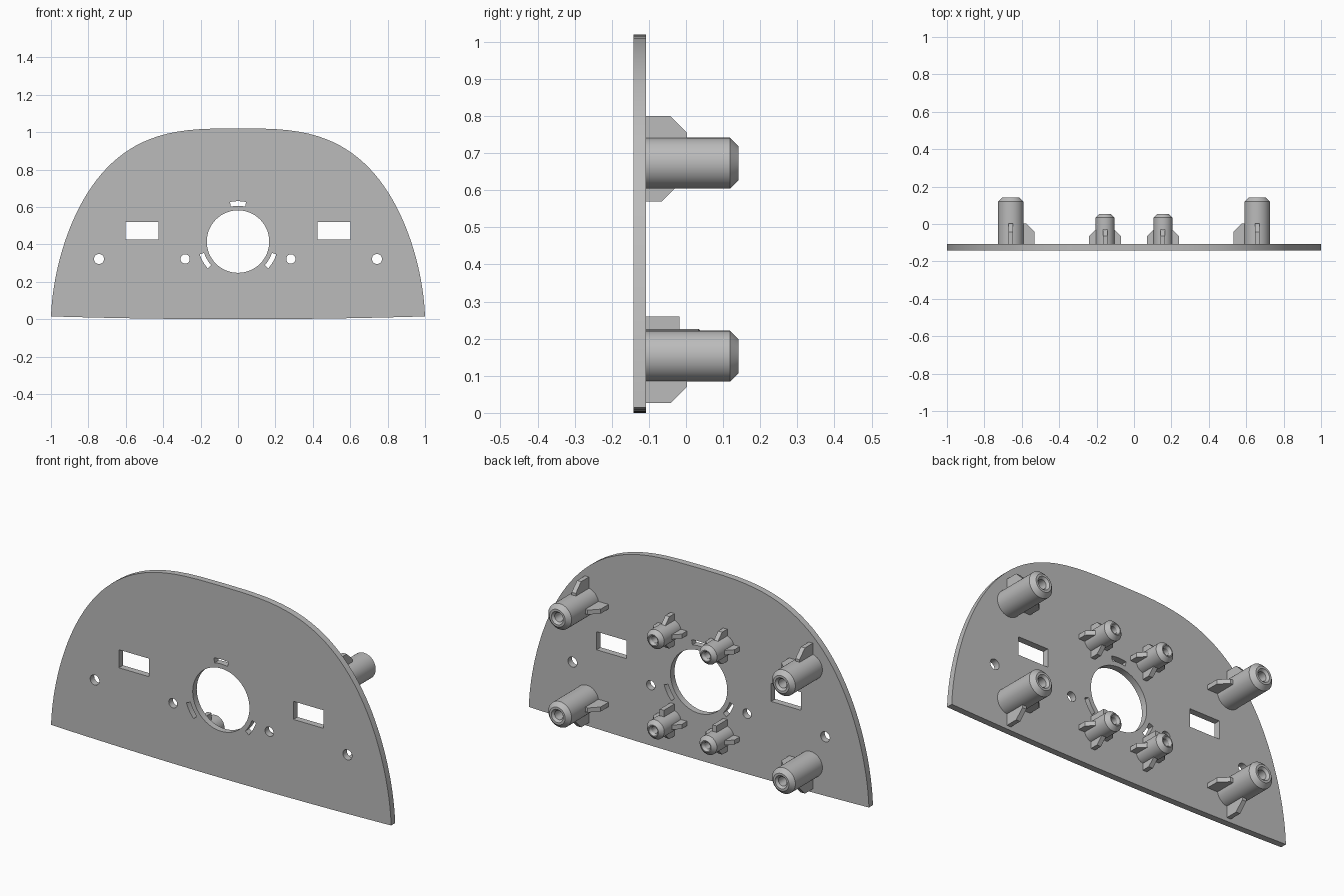
import bpy, bmesh
from math import sin, cos, pi, radians
from mathutils import Vector, Matrix

cube = bpy.data.objects.get("Cube")
if cube:
    bpy.data.objects.remove(cube)

grey = bpy.data.materials.new("light_grey")
grey.use_nodes = True
grey.diffuse_color = (0.5, 0.5, 0.5, 1)
grey.node_tree.nodes["Principled BSDF"].inputs["Base Color"].default_value = (0.5, 0.5, 0.5, 1)

BACK, FRONT = -0.108, -0.142   # plate faces along y
CENTRE_Z = 0.415               # centre of the round opening


def finish(name, bm):
    """Turn a bmesh into a shaded, coloured object."""
    bmesh.ops.remove_doubles(bm, verts=bm.verts, dist=0.0002)
    bmesh.ops.recalc_face_normals(bm, faces=bm.faces)
    mesh = bpy.data.meshes.new(name)
    bm.to_mesh(mesh)
    bm.free()
    mesh.materials.clear()
    mesh.materials.append(grey)
    for face in mesh.polygons:
        face.material_index = 0
    obj = bpy.data.objects.new(name, mesh)
    bpy.context.collection.objects.link(obj)
    bpy.ops.object.select_all(action='DESELECT')
    obj.select_set(True)
    bpy.context.view_layer.objects.active = obj
    bpy.ops.object.shade_smooth_by_angle(angle=radians(30))
    return obj


def circle(x, z, r, n):
    return [(x + r * cos(2 * pi * i / n), z + r * sin(2 * pi * i / n)) for i in range(n)]


def rectangle(x, z, w, h):
    return [(x - w / 2, z - h / 2), (x + w / 2, z - h / 2),
            (x + w / 2, z + h / 2), (x - w / 2, z + h / 2)]


def arc_slot(angle, r_in, r_out, half):
    steps = [angle - half + half * i / 3 for i in range(7)]
    inner = [(r_in * cos(radians(a)), CENTRE_Z + r_in * sin(radians(a))) for a in steps]
    outer = [(r_out * cos(radians(a)), CENTRE_Z + r_out * sin(radians(a))) for a in steps]
    return inner + outer[::-1]


def plate_outline():
    """Domed upper edge and a slightly bowed lower edge."""
    dome = []
    n = 72
    for i in range(n + 1):
        t = pi * i / n
        x = abs(cos(t)) ** (2 / 3.15) * (1 if cos(t) >= 0 else -1)
        z = 1.02 * max(sin(t), 0) ** (2 / 1.7)
        dome.append((x, max(z, 0.015)))
    bow = [(-1 + i / 8, 0.015 * (-1 + i / 8) ** 2) for i in range(1, 16)]
    return dome + bow


# Panel with its openings
loops = [plate_outline(), circle(0, CENTRE_Z, 0.167, 64)]
for side in (-1, 1):
    loops.append(rectangle(side * 0.513, 0.473, 0.176, 0.096))
    loops.append(circle(side * 0.283, 0.322, 0.025, 24))
    loops.append(circle(side * 0.743, 0.322, 0.027, 24))
for angle in (90, 210, 330):
    loops.append(arc_slot(angle, 0.191, 0.216, 11.5))

curve = bpy.data.curves.new("panel_profile", 'CURVE')
curve.dimensions = '2D'
curve.fill_mode = 'BOTH'
curve.extrude = (BACK - FRONT) / 2
for loop in loops:
    spline = curve.splines.new('POLY')
    spline.points.add(len(loop) - 1)
    for point, (x, z) in zip(spline.points, loop):
        point.co = (x, z, 0, 1)
    spline.use_cyclic_u = True
profile = bpy.data.objects.new("panel_profile", curve)
bpy.context.collection.objects.link(profile)
bpy.context.view_layer.update()
flat = bpy.data.meshes.new_from_object(
    profile.evaluated_get(bpy.context.evaluated_depsgraph_get()))
bm = bmesh.new()
bm.from_mesh(flat)
bpy.data.objects.remove(profile)
bpy.data.meshes.remove(flat)
bm.transform(Matrix.Translation((0, (BACK + FRONT) / 2, 0)) @ Matrix.Rotation(pi / 2, 4, 'X'))
finish("panel", bm)


def post(name, x, z, r, end, chamfer, bore):
    """Turned hollow post with a chamfered tip and countersunk bore."""
    rings = [(r, BACK - 0.005), (r, end - chamfer), (r - chamfer, end), (bore * 1.45, end),
             (bore, end - 0.012), (bore, end - 0.1)]
    n = 40
    bm = bmesh.new()
    verts = [[bm.verts.new((x + a * cos(2 * pi * i / n), y, z + a * sin(2 * pi * i / n)))
              for i in range(n)] for a, y in rings]
    for low, high in zip(verts, verts[1:]):
        for i in range(n):
            j = (i + 1) % n
            bm.faces.new((low[i], low[j], high[j], high[i]))
    bm.faces.new(verts[0])
    bm.faces.new(verts[-1])
    finish(name, bm)


def fin(name, x, z, direction, start, reach, top, chamfer):
    """Thin rib standing on the panel, its outer corner cut off."""
    out = Vector((direction[0], 0, direction[1]))
    side = Vector((direction[1], 0, -direction[0])) * 0.012
    shape = [(start, BACK - 0.005), (reach, BACK - 0.005), (reach, top - chamfer)]
    if chamfer:
        shape.append((reach - chamfer, top))
    shape.append((start, top))
    base = [Vector((x, y, z)) + out * d - side for d, y in shape]
    bm = bmesh.new()
    face = bm.faces.new([bm.verts.new(p) for p in base])
    new = bmesh.ops.extrude_face_region(bm, geom=[face])["geom"]
    bmesh.ops.translate(bm, vec=side * 2,
                        verts=[v for v in new if isinstance(v, bmesh.types.BMVert)])
    finish(name, bm)


compass = {"up": (0, 1), "down": (0, -1), "left": (1, 0), "right": (-1, 0)}

for side, side_name in ((1, "left"), (-1, "right")):
    inward = "right" if side > 0 else "left"
    for row, level in (("upper", 0), ("lower", 1)):
        label = f"{row}_{side_name}"
        # Tall corner posts, ribbed inward and away from the middle row
        x, z = side * 0.658, (0.673, 0.153)[level]
        post(f"tall_post_{label}", x, z, 0.0685, 0.141, 0.022, 0.024)
        for way in (("up", "down")[level], inward):
            fin(f"tall_post_rib_{label}_{way}", x, z, compass[way], 0.055, 0.127, 0.003, 0.045)
        # Short posts around the round opening, ribbed on four sides
        x, z = side * 0.155, (0.655, 0.175)[level]
        post(f"short_post_{label}", x, z, 0.051, 0.054, 0.02, 0.018)
        for way, direction in compass.items():
            square = row == "lower" and way == "up"
            fin(f"short_post_rib_{label}_{way}", x, z, direction, 0.035, 0.085,
                -0.018, 0 if square else 0.047)
